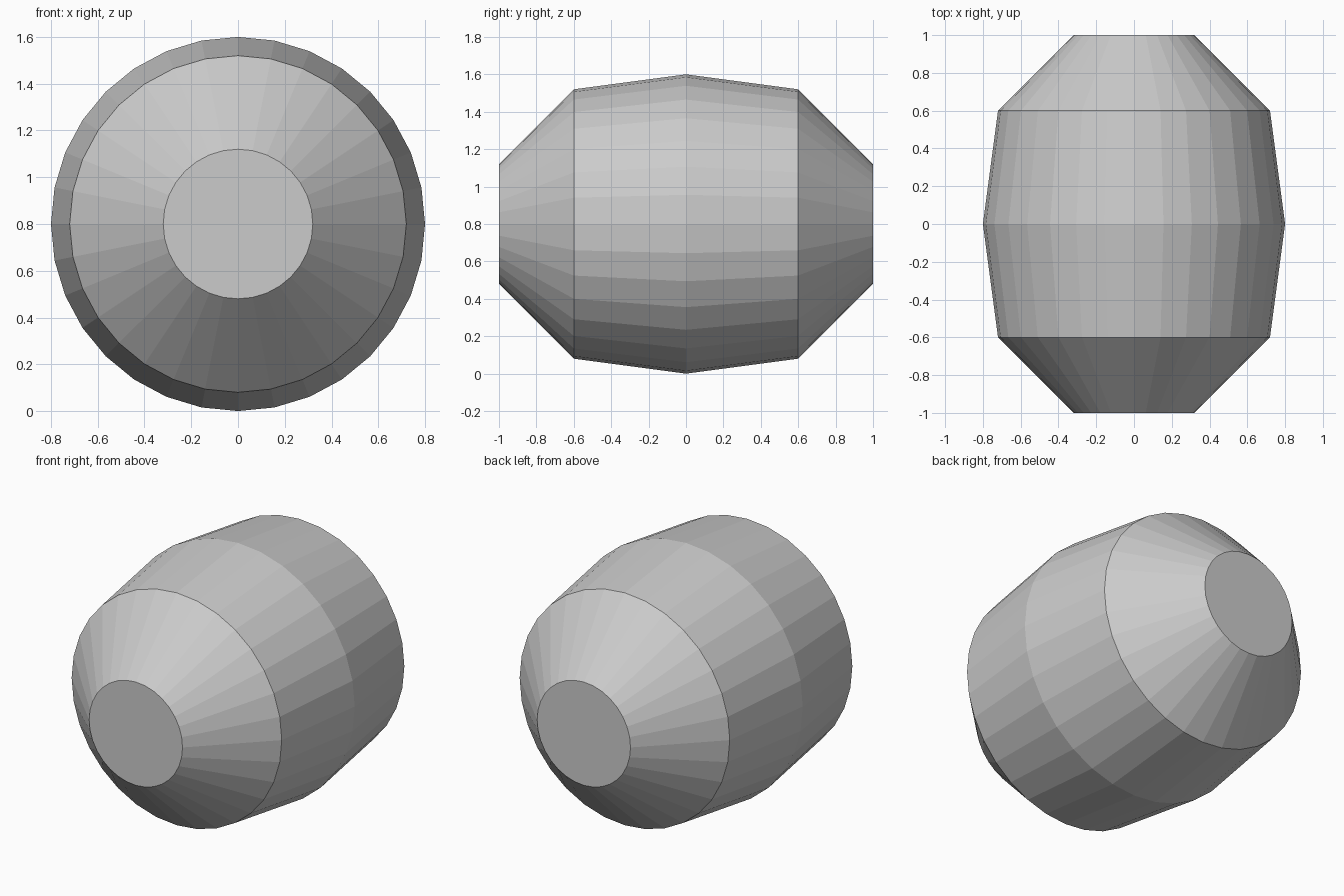
import bpy, bmesh
from math import sin, cos, tau

if "Cube" in bpy.data.objects:
    bpy.data.objects.remove(bpy.data.objects["Cube"])

SIDES = 32
CENTRE_Z = 0.8
# Barrel profile, front to back: (y, radius)
PROFILE = [(-1.0, 0.32), (-0.6, 0.72), (0.0, 0.8), (0.6, 0.72), (1.0, 0.32)]

bm = bmesh.new()

# One ring of vertices per profile point, around the y axis
rings = []
for y, r in PROFILE:
    rings.append([bm.verts.new((r * cos(tau * i / SIDES), y,
                                CENTRE_Z + r * sin(tau * i / SIDES)))
                  for i in range(SIDES)])

# Flat-faceted walls between neighbouring rings
for a, b in zip(rings, rings[1:]):
    for i in range(SIDES):
        j = (i + 1) % SIDES
        bm.faces.new((a[i], a[j], b[j], b[i]))

# Flat end caps
bm.faces.new(rings[0])
bm.faces.new(rings[-1])
bmesh.ops.recalc_face_normals(bm, faces=bm.faces)

mesh = bpy.data.meshes.new("barrel_body")
bm.to_mesh(mesh)
bm.free()
bpy.context.collection.objects.link(bpy.data.objects.new("barrel_body", mesh))
